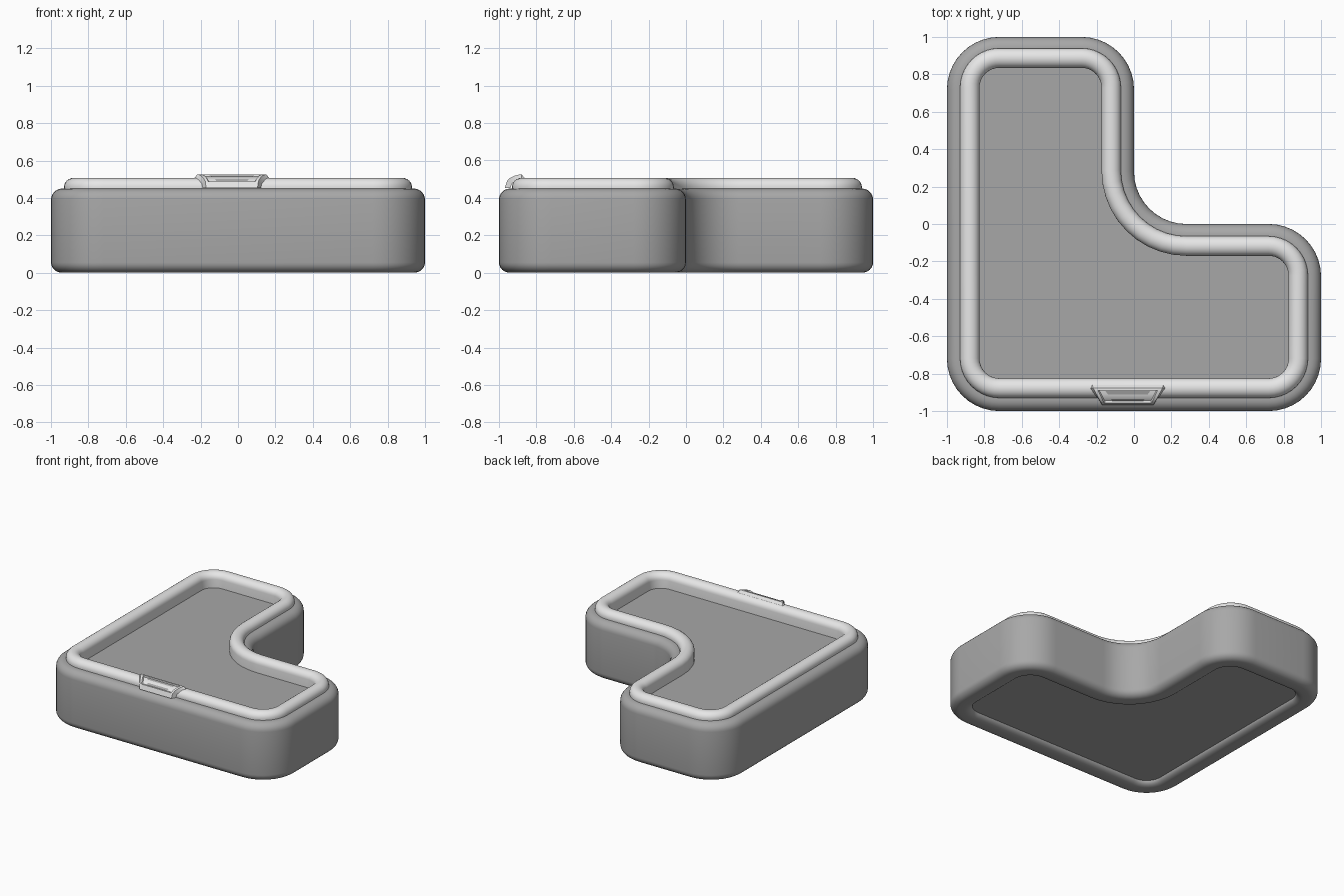
import bpy, bmesh, math
from mathutils import Vector

if "Cube" in bpy.data.objects:
    bpy.data.objects.remove(bpy.data.objects["Cube"])


def material(name, value):
    m = bpy.data.materials.new(name)
    m.diffuse_color = (value, value, value, 1)
    m.use_nodes = True
    m.node_tree.nodes["Principled BSDF"].inputs["Base Color"].default_value = m.diffuse_color
    return m


BODY = material("mid grey", 0.39)
RIM = material("light grey", 0.80)
SLOT = material("slot grey", 0.39)

CORNERS = [Vector(c) for c in ((-1, -1), (1, -1), (1, 0), (0, 0), (0, 1), (-1, 1))]
RADIUS = 0.28
SEGS = 10


def outline(inset):
    """L-shaped outline with rounded corners, moved inwards by inset."""
    pts = []
    n = len(CORNERS)
    for i, p in enumerate(CORNERS):
        to_prev = (CORNERS[i - 1] - p).normalized()
        to_next = (CORNERS[(i + 1) % n] - p).normalized()
        centre = p + RADIUS * (to_prev + to_next)
        convex = to_next.x * to_prev.y - to_next.y * to_prev.x > 0
        r = RADIUS - inset if convex else RADIUS + inset
        for k in range(SEGS + 1):
            t = math.pi / 2 * k / SEGS
            pts.append(centre - r * (to_next * math.cos(t) + to_prev * math.sin(t)))
    return pts


def finish(name, bm, mat, angle=40):
    me = bpy.data.meshes.new(name)
    bm.to_mesh(me)
    bm.free()
    me.materials.append(mat)
    ob = bpy.data.objects.new(name, me)
    bpy.context.collection.objects.link(ob)
    bpy.ops.object.select_all(action='DESELECT')
    ob.select_set(True)
    bpy.context.view_layer.objects.active = ob
    bpy.ops.object.shade_smooth_by_angle(angle=math.radians(angle))
    return ob


def sweep(name, profile, mat, closed, stretch=0.0):
    """Loft an (inset, z) profile round the outline; cap the ends if not closed."""
    bm = bmesh.new()
    rings = [[bm.verts.new((p.x, p.y + stretch * (p.y + 1), z)) for p in outline(d)]
             for d, z in profile]
    pairs = list(zip(rings, rings[1:]))
    if closed:
        pairs.append((rings[-1], rings[0]))
    for a, b in pairs:
        n = len(a)
        for i in range(n):
            j = (i + 1) % n
            bm.faces.new((a[i], a[j], b[j], b[i]))
    if not closed:
        bm.faces.new(rings[0])
        bm.faces.new(rings[-1])
    bmesh.ops.recalc_face_normals(bm, faces=bm.faces[:])
    return finish(name, bm, mat)


def arc(cx, cz, rx, rz, a0, a1, steps=6):
    out = []
    for k in range(steps + 1):
        a = math.radians(a0 + (a1 - a0) * k / steps)
        out.append((cx + rx * math.cos(a), cz + rz * math.sin(a)))
    return out


# Body: recessed underside, rounded foot ring, wall, rounded shoulder, basin floor
body = arc(0.10, 0.04, 0.055, 0.035, 0, -90)
body += arc(0.06, 0.06, 0.06, 0.055, -90, -180)
body += arc(0.06, 0.39, 0.06, 0.06, 180, 90)
body += [(0.12, 0.45), (0.12, 0.395)]
body = [(d, max(0.0, z - 0.005)) if z < 0.1 else (d, z) for d, z in body]
sweep("basin_body", body, BODY, False)

# Rim: rounded tube standing on the shoulder
rim = [(0.07, 0.44)] + arc(0.122, 0.459, 0.052, 0.048, 180, 0, 12) + [(0.174, 0.385)]
sweep("rim", rim, RIM, True, 0.005)

# Spout: curved trapezoid saddle over the front rim, rows are (y, z, half width, panel)
CX = -0.033
ROWS = [(-0.862, 0.505, 0.19, 0), (-0.878, 0.525, 0.185, 0),
        (-0.889, 0.525, 0.179, 0), (-0.893, 0.524, 0.177, 1),
        (-0.915, 0.519, 0.165, 1), (-0.94, 0.507, 0.152, 1),
        (-0.954, 0.493, 0.144, 1), (-0.957, 0.489, 0.142, 0),
        (-0.969, 0.452, 0.137, 0)]
# columns: (fraction of half width, sink of panel, sink of skirt)
COLS = [(-1.13, 0, 0.03), (-1.0, 0, 0), (-0.89, 0, 0), (-0.86, 0.011, 0),
        (0.86, 0.011, 0), (0.89, 0, 0), (1.0, 0, 0), (1.13, 0, 0.03)]
CENTRE = Vector((-0.878, 0.455))


def saddle(row, fx, sink):
    p = Vector(row[:2])
    p += (CENTRE - p).normalized() * sink
    return (CX + fx * row[2], p.x, p.y)


bm = bmesh.new()
grid = [[bm.verts.new(saddle(r, f, s * r[3] + k)) for f, s, k in COLS] for r in ROWS]
for a, b in zip(grid, grid[1:]):
    for i in range(len(COLS) - 1):
        bm.faces.new((a[i], b[i], b[i + 1], a[i + 1]))
finish("spout", bm, RIM, 30)

# Two dark slots lying on the spout panel
for i, (r0, r1, f) in enumerate(((3, 4, 0.68), (5, 6, 0.60))):
    bm = bmesh.new()
    a, b = ROWS[r0], ROWS[r1]
    ends = [tuple(u + (v - u) * t for u, v in zip(a, b)) for t in (0.05, 1.0)]
    quad = [(ends[0], -f), (ends[1], -f * 0.95), (ends[1], f * 0.95), (ends[0], f)]
    bm.faces.new([bm.verts.new(saddle(r, x, 0.008)) for r, x in quad])
    finish(f"spout_slot_{i + 1}", bm, SLOT)
